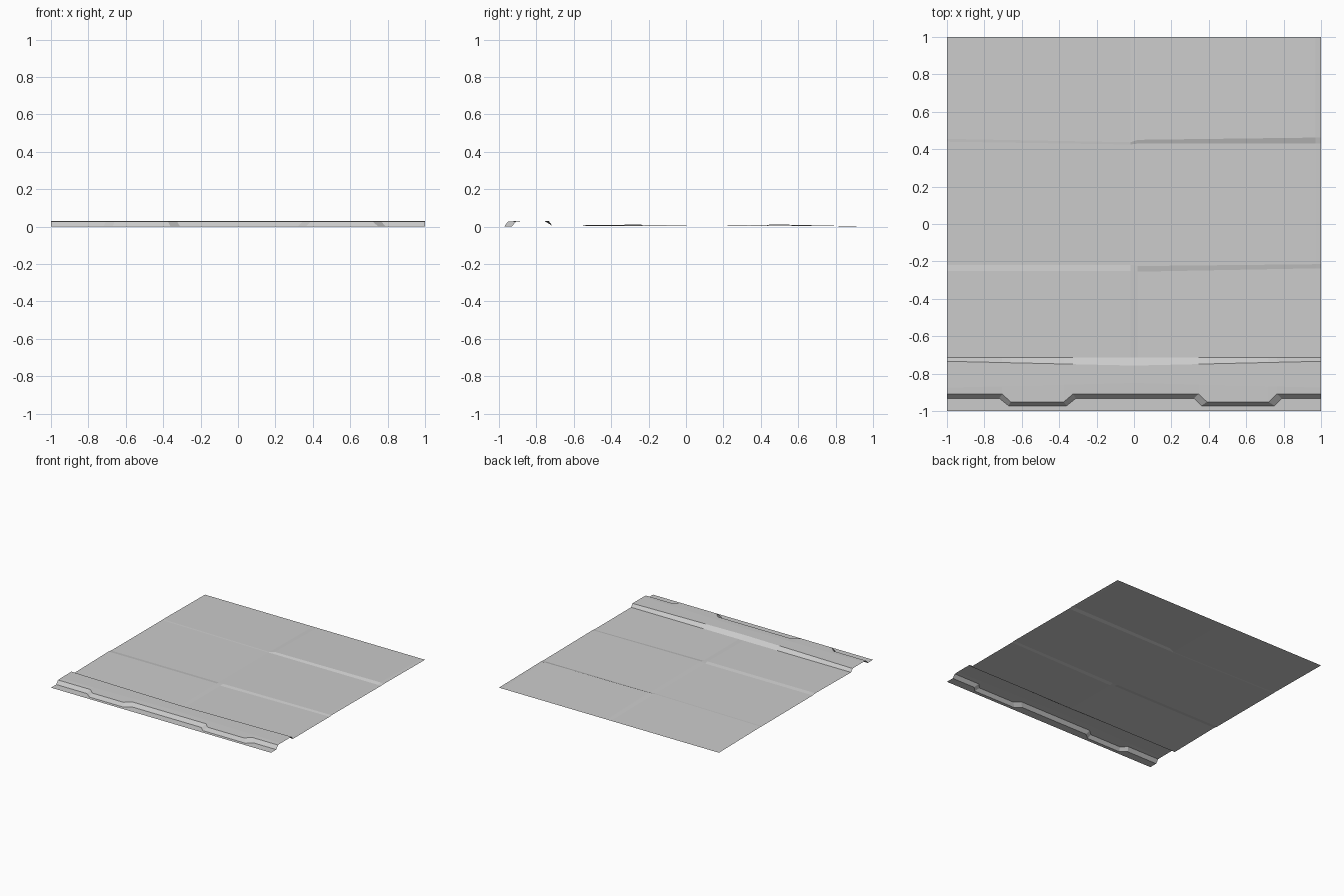
import bpy

if "Cube" in bpy.data.objects:
    bpy.data.objects.remove(bpy.data.objects["Cube"], do_unlink=True)

grey = bpy.data.materials.new("concrete grey")
grey.use_nodes = True
colour = (0.6, 0.6, 0.6, 1)
grey.diffuse_color = colour
grey.node_tree.nodes["Principled BSDF"].inputs["Base Color"].default_value = colour


def sheet(name, rows):
    """Skin a surface through rows of points running left to right."""
    n = len(rows[0])
    verts = [p for row in rows for p in row]
    faces = [(r * n + i, r * n + i + 1, (r + 1) * n + i + 1, (r + 1) * n + i)
             for r in range(len(rows) - 1) for i in range(n - 1)]
    mesh = bpy.data.meshes.new(name)
    mesh.from_pydata(verts, [], faces)
    mesh.materials.append(grey)
    obj = bpy.data.objects.new(name, mesh)
    bpy.context.collection.objects.link(obj)
    return obj


def row(xs, ys, zs):
    return list(zip(xs, ys, zs))


# Stepped kerb: two forward bays joined by diagonal corners
TOP = 0.03
foot_x = [-1, -.72, -.67, -.36, -.31, 0, .32, .36, .75, .79, 1]
lip_x = [-1, -.705, -.66, -.375, -.325, 0, .345, .39, .72, .765, 1]
bays = [0, 0, 1, 1, 0, 0, 0, 1, 1, 0, 0]
n = len(bays)
foot = row(foot_x, [-.932 - .04 * b for b in bays], [0] * n)
lip = row(lip_x, [-.908 - .043 * b for b in bays], [TOP - .002] * n)
front = row(foot_x, [-1] * n, [0] * n)
sheet("front_apron", [front, foot])
sheet("kerb_face", [foot, lip])

# Raised walk with a shallow crease, then a ramp down to the paving
crease = row(lip_x, [-.85 - .025 * abs(x) for x in lip_x], [TOP] * n)
ramp_top = row(lip_x, [-.757 + .023 * abs(x) for x in lip_x], [TOP] * n)
ramp_foot = row(lip_x, [-.715] * n, [.005] * n)
sheet("raised_walk", [lip, crease, ramp_top])
sheet("back_ramp", [ramp_top, ramp_foot])

# Paving: tilted slabs with small steps at the cross joints and centre seam
cols = [-1, -.02, .02, .97, 1]
sheet("paving_slabs", [
    row(cols, [-.715] * 5, [.005] * 5),
    row(cols, [-.252, -.25, -.255, -.237, -.237], [.011, .011, .004, .004, .005]),
    row(cols, [-.218, -.218, -.225, -.215, -.215], [.006, .006, .009, .009, .008]),
    row(cols, [.44, .425, .43, .43, .43], [.005, .005, .004, .004, .004]),
    row(cols, [.455, .437, .45, .462, .462], [.006, .006, .012, .012, .006]),
    row(cols, [1] * 5, [0] * 5),
])
